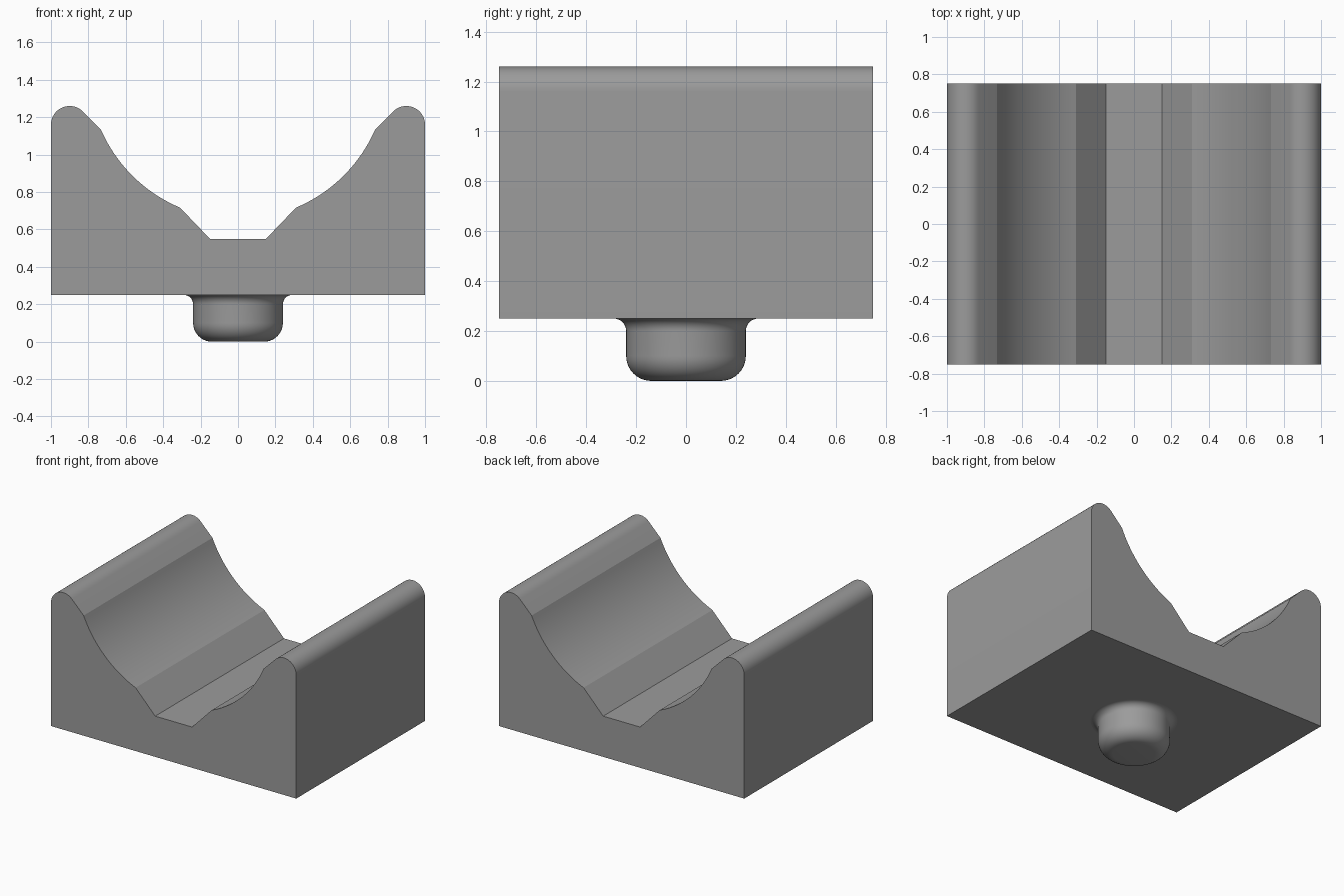
import bpy, bmesh, math

if "Cube" in bpy.data.objects:
    bpy.data.objects.remove(bpy.data.objects["Cube"])

grey = bpy.data.materials.new("grey")
grey.diffuse_color = (0.33, 0.33, 0.33, 1)
grey.use_nodes = True
grey.node_tree.nodes["Principled BSDF"].inputs["Base Color"].default_value = grey.diffuse_color


def arc(cx, cz, r, a0, a1, n):
    """Points on an arc, angles in degrees."""
    angles = [math.radians(a0 + (a1 - a0) * i / n) for i in range(n + 1)]
    return [(cx + r * math.cos(a), cz + r * math.sin(a)) for a in angles]


def finish(bm, name):
    bmesh.ops.recalc_face_normals(bm, faces=bm.faces)
    mesh = bpy.data.meshes.new(name)
    bm.to_mesh(mesh)
    bm.free()
    mesh.materials.append(grey)
    obj = bpy.data.objects.new(name, mesh)
    bpy.context.collection.objects.link(obj)
    bpy.ops.object.select_all(action='DESELECT')
    obj.select_set(True)
    bpy.context.view_layer.objects.active = obj
    bpy.ops.object.shade_smooth_by_angle(angle=math.radians(20))
    return obj


# Cradle block: half profile from groove floor to outer foot, mirrored, extruded
half = [(0.15, 0.55)]
half += arc(0, 1.454, 0.80, -67.2, -23.5, 20)   # concave seat
half += arc(0.9, 1.16, 0.10, 135, 0, 16)        # rounded rim
half += [(1.0, 0.25)]
outline = half + [(-x, z) for x, z in reversed(half)]
bm = bmesh.new()
face = bm.faces.new([bm.verts.new((x, -0.75, z)) for x, z in outline])
ext = bmesh.ops.extrude_face_region(bm, geom=[face])
verts = [g for g in ext["geom"] if isinstance(g, bmesh.types.BMVert)]
bmesh.ops.translate(bm, verts=verts, vec=(0, 1.5, 0))
finish(bm, "cradle_block")

# Round peg below: rounded foot, filleted collar, top sunk into the block
profile = [(0, 0)]
profile += arc(0.14, 0.10, 0.10, -90, 0, 10)
profile += arc(0.29, 0.20, 0.05, 180, 90, 8)
profile += [(0.29, 0.26), (0, 0.26)]
bm = bmesh.new()
pts = [bm.verts.new((r, 0, z)) for r, z in profile]
edges = [bm.edges.new(pair) for pair in zip(pts, pts[1:])]
bmesh.ops.spin(bm, geom=pts + edges, cent=(0, 0, 0), axis=(0, 0, 1),
               angle=2 * math.pi, steps=64, use_duplicate=False)
bmesh.ops.remove_doubles(bm, verts=bm.verts, dist=0.0005)
finish(bm, "peg")
